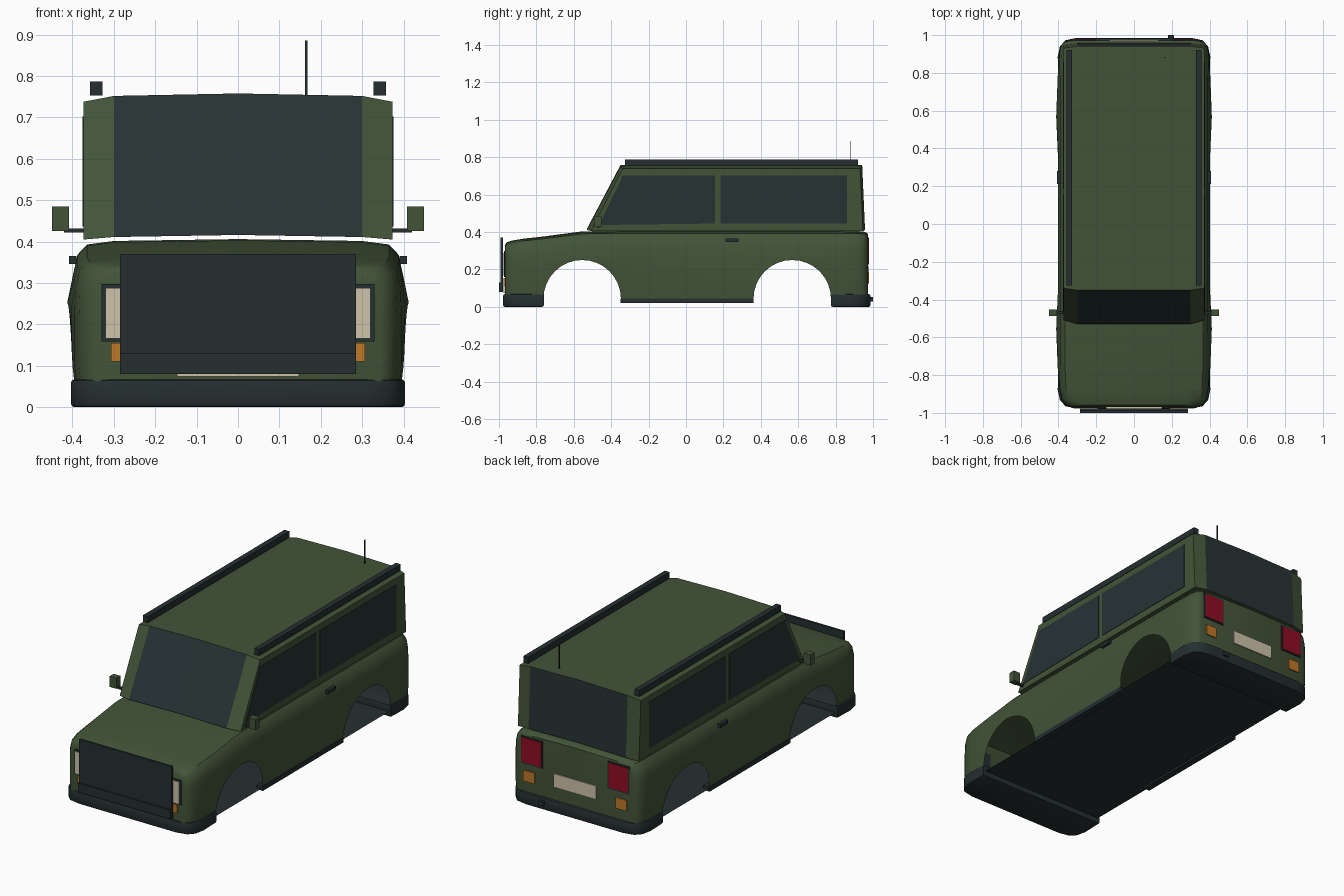
import bpy, bmesh, math
from mathutils import Vector

if "Cube" in bpy.data.objects:
    bpy.data.objects.remove(bpy.data.objects["Cube"], do_unlink=True)


def material(name, rgb):
    m = bpy.data.materials.new(name)
    m.use_nodes = True
    m.diffuse_color = (*rgb, 1)
    m.node_tree.nodes["Principled BSDF"].inputs["Base Color"].default_value = (*rgb, 1)
    return m


GREEN = material("olive_green", (.055, .088, .04))
DARK = material("dark_trim", (.018, .028, .03))
GLASS = material("tinted_glass", (.02, .032, .034))
CREAM = material("cream", (.62, .55, .40))
ORANGE = material("amber", (.52, .19, .02))
RED = material("tail_red", (.28, .004, .018))


def finish(name, bm, *mats):
    bmesh.ops.recalc_face_normals(bm, faces=bm.faces)
    mesh = bpy.data.meshes.new(name)
    bm.to_mesh(mesh)
    bm.free()
    ob = bpy.data.objects.new(name, mesh)
    bpy.context.collection.objects.link(ob)
    for m in mats:
        mesh.materials.append(m)
    return ob


def prism(name, pts, axis, lo, hi, mat, bevel=0):
    """Extrude a 2D outline along an axis (0=x, 1=y, 2=z)."""
    bm = bmesh.new()
    rings = []
    for d in (lo, hi):
        ring = []
        for p in pts:
            co = list(p)
            co.insert(axis, d)
            ring.append(bm.verts.new(co))
        rings.append(ring)
        bm.faces.new(ring)
    a, b = rings
    for i in range(len(pts)):
        j = (i + 1) % len(pts)
        bm.faces.new((a[i], a[j], b[j], b[i]))
    if bevel:
        edges = [e for r in rings for v in r for e in v.link_edges
                 if e.other_vert(v) in r]
        bmesh.ops.bevel(bm, geom=list(set(edges)), offset=bevel, segments=2,
                        profile=.5, affect='EDGES')
    return finish(name, bm, mat)


def box(name, x, y, z, mat):
    return prism(name, [(x[0], y[0]), (x[1], y[0]), (x[1], y[1]), (x[0], y[1])],
                 2, z[0], z[1], mat)


def pair(name, x, y, z, mat):
    box("left_" + name, x, y, z, mat)
    box("right_" + name, (-x[1], -x[0]), y, z, mat)


def smooth(ob, angle):
    bpy.ops.object.select_all(action='DESELECT')
    ob.select_set(True)
    bpy.context.view_layer.objects.active = ob
    bpy.ops.object.shade_smooth_by_angle(angle=math.radians(angle))


# Lower body: lofted stations (y, half width, top height, arch bulge)
FRONT_ARCH, REAR_ARCH, ARCH_Z, ARCH_R = -.555, .568, .043, .207
stations = [(-.968, .345, .33, 0), (-.958, .365, .345, 0), (-.93, .384, .354, 0),
            (-.87, .395, .364, 0), (-.76, .4, .376, .004), (FRONT_ARCH, .4, .403, .012),
            (-.34, .4, .406, .002), (.34, .4, .406, .002), (REAR_ARCH, .4, .406, .012),
            (.78, .4, .406, .004), (.9, .397, .405, 0), (.945, .388, .403, 0),
            (.965, .37, .397, 0), (.972, .348, .39, 0)]
# Half section: inset from the side, height fraction
section = [(.008, 0), (0, .2), (0, .6), (.002, .78), (.012, .9), (.035, .965), (.1, .988)]
bm = bmesh.new()
loops = []
for y, w, top, bulge in stations:
    half = [(w - inset + (bulge if f == .6 else 0), .03 + (top - .03) * f)
            for inset, f in section]
    ring = half + [(0, top)] + [(-x, z) for x, z in reversed(half)]
    loops.append([bm.verts.new((x, y, z)) for x, z in ring])
for a, b in zip(loops, loops[1:]):
    for i in range(len(a)):
        j = (i + 1) % len(a)
        bm.faces.new((a[i], a[j], b[j], b[i]))
bm.faces.new(loops[0])
bm.faces.new(loops[-1])
body = finish("lower_body", bm, GREEN)

# Wheel arches cut through the body
for cy in (FRONT_ARCH, REAR_ARCH):
    steps = [i * math.tau / 32 for i in range(32)]
    cutter = prism("arch_cutter", [(cy + ARCH_R * math.cos(t), ARCH_Z + ARCH_R * math.sin(t))
                                   for t in steps], 0, -.6, .6, GREEN)
    cutter.hide_render = True
    mod = body.modifiers.new("arch", 'BOOLEAN')
    mod.operation, mod.solver, mod.object = 'DIFFERENCE', 'EXACT', cutter
    bpy.context.view_layer.objects.active = body
    bpy.ops.object.modifier_apply(modifier=mod.name)
    bpy.data.objects.remove(cutter, do_unlink=True)

# Open the shell inside the arches and underneath
bm = bmesh.new()
bm.from_mesh(body.data)


def in_arch(v):
    return any(math.hypot(v.co.y - cy, v.co.z - ARCH_Z) < ARCH_R + .004
               for cy in (FRONT_ARCH, REAR_ARCH))


gone = [f for f in bm.faces
        if all(v.co.z < .032 for v in f.verts)
        or (abs(f.normal.x) < .3 and all(in_arch(v) for v in f.verts))]
bmesh.ops.delete(bm, geom=gone, context='FACES')
bm.to_mesh(body.data)
bm.free()
smooth(body, 35)

# Floor sheet
bm = bmesh.new()
bm.faces.new([bm.verts.new((x, y, .03)) for x, y in
              ((-.388, -.9), (.388, -.9), (.388, .9), (-.388, .9))])
finish("floor", bm, DARK)

# Cabin: columns across the width, each a front/roof/back/bottom ring
bm = bmesh.new()
cols = []
for x, roof, low, setback in ((-.373, .738, .405, .022), (-.3, .752, .411, 0), (0, .758, .416, 0),
                              (.3, .752, .411, 0), (.373, .738, .405, .022)):
    cols.append([bm.verts.new(c) for c in ((x, -.53 + setback, low), (x, -.35 + setback / 2, roof),
                                           (x, .942 - setback / 2, roof), (x, .957 - setback / 2, low))])
for k, (a, b) in enumerate(zip(cols, cols[1:])):
    for i in range(4):
        j = (i + 1) % 4
        f = bm.faces.new((a[i], a[j], b[j], b[i]))
        f.material_index = 1 if i in (0, 2) and k in (1, 2) else 0
bm.faces.new(cols[0])
bm.faces.new(cols[-1])
finish("cabin", bm, GREEN, GLASS)

# Side windows
door_glass = [(-.465, .437), (.155, .445), (.155, .702), (-.34, .702), (-.352, .67)]
rear_glass = [(.185, .445), (.86, .445), (.86, .702), (.185, .702)]
for side, s in (("left", 1), ("right", -1)):
    for label, pts in (("door_window", door_glass), ("rear_window", rear_glass)):
        prism(side + "_" + label, pts, 0, s * .368, s * .3755, GLASS)

# Bumpers wrapping both ends
for label, s, inner, outer in (("front_bumper", -1, .76, .978), ("rear_bumper", 1, .775, .986)):
    half = [(.4, inner), (.404, outer - .1), (.392, outer - .045),
            (.362, outer - .013), (.3, outer)]
    pts = [(x, s * y) for x, y in half + [(-x, y) for x, y in reversed(half)]]
    smooth(prism(label, pts, 2, 0, .067, DARK, .009), 35)
box("tow_hook", (.18, .212), (.975, 1), (.028, .052), DARK)

# Sills
pair("sill", (.36, .398), (-.35, .36), (.02, .045), DARK)

# Grille panel with a lower bar
box("grille", (-.285, .285), (-.991, -.978), (.125, .37), DARK)
box("grille_lower_bar", (-.285, .285), (-1, -.978), (.08, .13), DARK)
box("front_plate", (-.148, .148), (-.976, -.967), (.074, .125), CREAM)

# Front lamps
pair("headlight_frame", (.18, .33), (-.973, -.966), (.158, .297), DARK)
pair("headlight", (.19, .32), (-.977, -.97), (.166, .288), CREAM)
pair("front_indicator", (.2, .307), (-.975, -.966), (.11, .155), ORANGE)

# Rear lamps and plate
pair("tail_light_frame", (.2, .334), (.97, .976), (.222, .374), DARK)
pair("tail_light", (.207, .327), (.972, .979), (.229, .367), RED)
pair("rear_indicator", (.25, .318), (.97, .978), (.125, .185), ORANGE)
box("rear_plate", (-.13, .13), (.97, .978), (.14, .215), CREAM)

# Roof rails, door handles, mirrors, aerial
pair("roof_rail", (.328, .358), (-.325, .92), (.753, .787), DARK)
pair("door_handle", (.39, .408), (.212, .28), (.346, .365), DARK)
pair("mirror_stem", (.36, .42), (-.477, -.462), (.422, .432), DARK)
pair("mirror", (.408, .45), (-.488, -.452), (.426, .485), GREEN)
box("aerial", (.1625, .1675), (.8785, .8835), (.745, .886), DARK)
